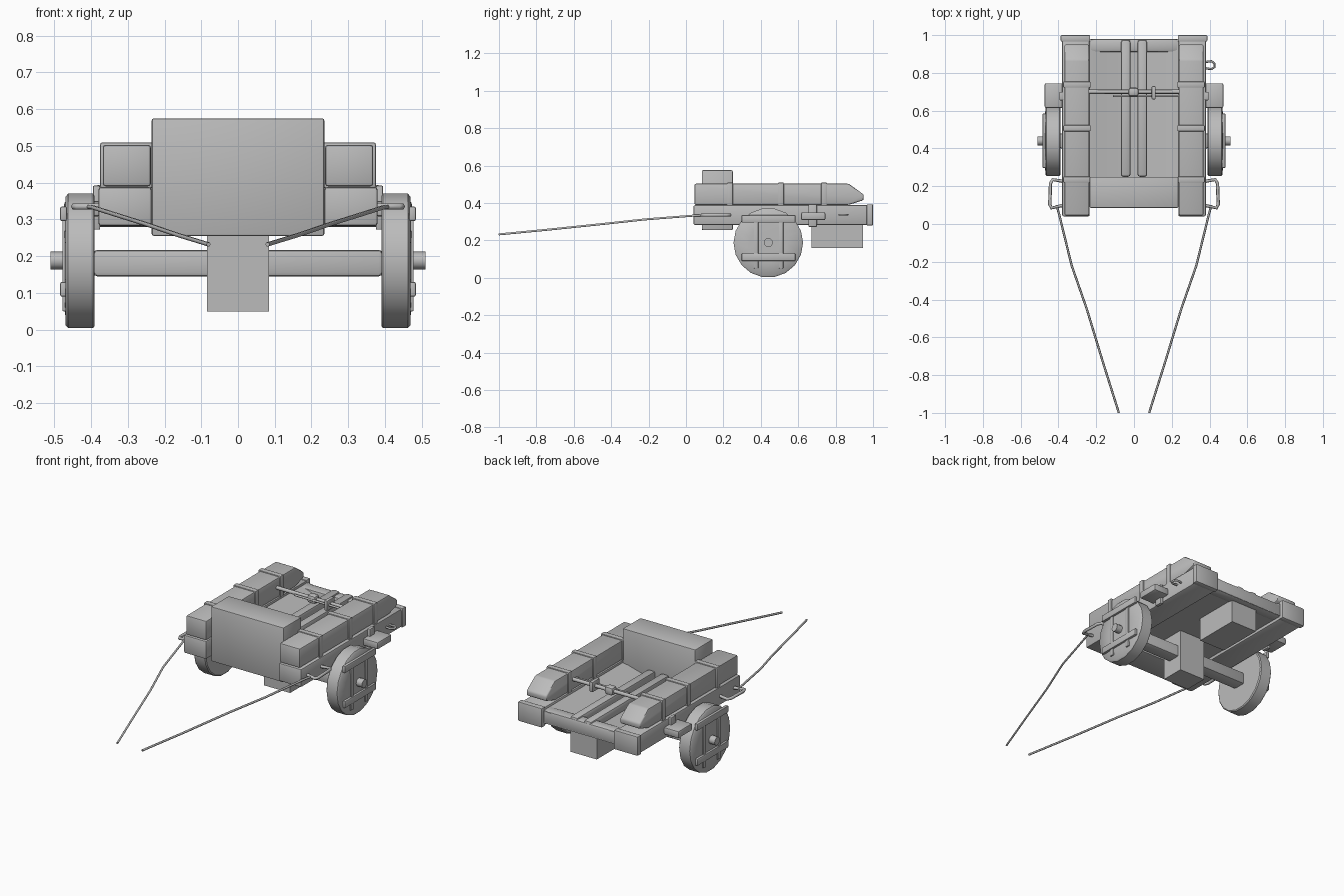
import bpy, bmesh, math
from mathutils import Vector, Matrix

if "Cube" in bpy.data.objects:
    bpy.data.objects.remove(bpy.data.objects["Cube"])

grey = bpy.data.materials.new("plain grey")
grey.diffuse_color = (0.5, 0.5, 0.5, 1)
grey.use_nodes = True
grey.node_tree.nodes["Principled BSDF"].inputs["Base Color"].default_value = grey.diffuse_color


def finish(bm, name, angle=40):
    bmesh.ops.recalc_face_normals(bm, faces=bm.faces[:])
    me = bpy.data.meshes.new(name)
    bm.to_mesh(me)
    bm.free()
    me.shade_smooth()
    me.set_sharp_from_angle(angle=math.radians(angle))
    me.materials.append(grey)
    ob = bpy.data.objects.new(name, me)
    bpy.context.collection.objects.link(ob)
    return ob


def bevel(bm, width):
    if width:
        bmesh.ops.bevel(bm, geom=bm.edges[:], offset=width, segments=2,
                        profile=0.5, affect='EDGES')


def box(name, x, y, z, width=0.0):
    """Box from (min, max) ranges, with rounded edges."""
    bm = bmesh.new()
    bmesh.ops.create_cube(bm, size=1)
    for v in bm.verts:
        v.co = [(a + b) / 2 + c * (b - a) for (a, b), c in zip((x, y, z), v.co)]
    bevel(bm, width)
    return finish(bm, name)


def prism(name, points, axis, lo, hi, width=0.0):
    """Extrude a 2D outline along x (points are y, z) or y (points are x, z)."""
    bm = bmesh.new()
    place = (lambda a, b, t: (t, a, b)) if axis == 'x' else (lambda a, b, t: (a, t, b))
    face = bm.faces.new([bm.verts.new(place(a, b, lo)) for a, b in points])
    ext = bmesh.ops.extrude_face_region(bm, geom=[face])
    move = Vector(place(0, 0, hi - lo))
    bmesh.ops.translate(bm, vec=move,
                        verts=[g for g in ext['geom'] if isinstance(g, bmesh.types.BMVert)])
    bevel(bm, width)
    return finish(bm, name)


def rod(name, a, b, r, sides=8):
    a, b = Vector(a), Vector(b)
    bm = bmesh.new()
    d = b - a
    m = Matrix.Translation((a + b) / 2) @ d.to_track_quat('Z', 'Y').to_matrix().to_4x4()
    bmesh.ops.create_cone(bm, cap_ends=True, segments=sides, radius1=r, radius2=r,
                          depth=d.length, matrix=m)
    return finish(bm, name, 50)


def tube(name, points, r, closed=False):
    """Thin round tube along a path."""
    cu = bpy.data.curves.new(name, 'CURVE')
    cu.dimensions = '3D'
    cu.bevel_depth, cu.bevel_resolution = r, 1
    cu.use_fill_caps = True
    sp = cu.splines.new('POLY')
    sp.points.add(len(points) - 1)
    for p, co in zip(sp.points, points):
        p.co = (*co, 1)
    sp.use_cyclic_u = closed
    cu.materials.append(grey)
    ob = bpy.data.objects.new(name, cu)
    bpy.context.collection.objects.link(ob)
    return ob


def wheel(name, s):
    """Solid round wheel with a slightly domed outer face."""
    rings = [(0.39, 0.0), (0.39, 0.18), (0.395, 0.186), (0.462, 0.186),
             (0.469, 0.178), (0.472, 0.1), (0.473, 0.0)]
    bm = bmesh.new()
    rows = []
    for x, r in rings:
        n = 18 if r else 1
        rows.append([bm.verts.new((s * x, 0.44 + r * math.cos(i * math.tau / 18),
                                   0.187 + r * math.sin(i * math.tau / 18))) for i in range(n)])
    for a, b in zip(rows, rows[1:]):
        for i in range(18):
            j = (i + 1) % 18
            ring = [a[i % len(a)], a[j % len(a)], b[j % len(b)], b[i % len(b)]]
            bm.faces.new(list(dict.fromkeys(ring)))
    return finish(bm, name)


for s, side in ((-1, "left"), (1, "right")):
    def rng(a, b):
        return tuple(sorted((s * a, s * b)))

    # Stacked side beams, the upper one with a sloped tail
    box(side + "_lower_beam", rng(0.235, 0.38), (0.04, 0.985), (0.282, 0.388), 0.008)
    tail = [(0.045, 0.39), (0.045, 0.503), (0.87, 0.503), (0.95, 0.445), (0.95, 0.415), (0.87, 0.39)]
    prism(side + "_upper_beam", tail, 'x', *rng(0.237, 0.368), 0.008)
    box(side + "_beam_end_cap", rng(0.232, 0.388), (0.965, 1.0), (0.28, 0.393), 0.006)

    # Straps over the beams
    for y in (0.235, 0.507, 0.738):
        box(side + "_strap", rng(0.23, 0.375), (y - 0.016, y + 0.016), (0.385, 0.509), 0.005)

    # Wheel with crossed battens and hub
    wheel(side + "_wheel", s)
    for z in (0.11, 0.315):
        box(side + "_wheel_batten", rng(0.465, 0.484), (0.297, 0.585), (z - 0.02, z + 0.02), 0.005)
    for y in (0.375, 0.508):
        box(side + "_wheel_upright", rng(0.465, 0.478), (y - 0.012, y + 0.012), (0.05, 0.335), 0.003)
    rod(side + "_hub", (s * 0.4, 0.44, 0.188), (s * 0.51, 0.44, 0.188), 0.024, 12)

    # Side bracket with strap and peg
    box(side + "_bracket", rng(0.375, 0.473), (0.615, 0.745), (0.308, 0.35), 0.008)
    box(side + "_bracket_strap", rng(0.375, 0.395), (0.655, 0.7), (0.272, 0.392), 0.004)

    # Front carrying handle
    loop = [(s * 0.37, 0.1, 0.335), (s * 0.437, 0.085, 0.335), (s * 0.446, 0.105, 0.335),
            (s * 0.442, 0.215, 0.335), (s * 0.43, 0.235, 0.335), (s * 0.37, 0.225, 0.335)]
    tube(side + "_handle", loop, 0.009)

    # Pull rope
    path = [(0.41, 0.1, 0.335), (0.396, 0.05, 0.333), (0.33, -0.22, 0.312), (0.25, -0.45, 0.287),
            (0.165, -0.73, 0.258), (0.08, -1.0, 0.232)]
    tube(side + "_rope", [(s * x, y, z) for x, y, z in path], 0.006)

    # Raised guide rail along the floor
    box(side + "_guide_rail", rng(0.018, 0.07), (0.25, 0.975), (0.33, 0.385), 0.014)

# Front block
box("front_block", (-0.235, 0.235), (0.085, 0.25), (0.255, 0.575), 0.006)

# Floor falling toward the centre
half = [(0.24, 0.375), (0.2, 0.37), (0.07, 0.335)]
floor = half + [(-x, z) for x, z in reversed(half)] + [(-0.24, 0.3), (0.24, 0.3)]
prism("floor", floor, 'y', 0.24, 0.978)
box("rear_sill", (-0.24, 0.24), (0.91, 0.98), (0.295, 0.375), 0.015)

# Underside: axle, centre post and rear chest
box("axle", (-0.393, 0.393), (0.4, 0.48), (0.145, 0.217), 0.01)
box("centre_post", (-0.085, 0.085), (0.36, 0.5), (0.05, 0.31))
box("rear_chest", (-0.085, 0.085), (0.67, 0.945), (0.16, 0.31))

# Winding bar with knob, collar and thin pin
rod("cross_bar", (-0.24, 0.7, 0.45), (0.24, 0.7, 0.45), 0.011)
rod("cross_pin", (-0.11, 0.678, 0.45), (0.24, 0.678, 0.45), 0.006)
box("bar_knob", (-0.03, 0.025), (0.675, 0.722), (0.426, 0.474), 0.014)
box("bar_collar", (0.093, 0.115), (0.66, 0.73), (0.42, 0.48), 0.006)

# Small ring on the right beam
ring = [(0.375, 0.825, 0.337), (0.41, 0.82, 0.337), (0.426, 0.83, 0.337), (0.426, 0.85, 0.337),
        (0.41, 0.862, 0.337), (0.375, 0.857, 0.337)]
tube("side_ring", ring, 0.006)
